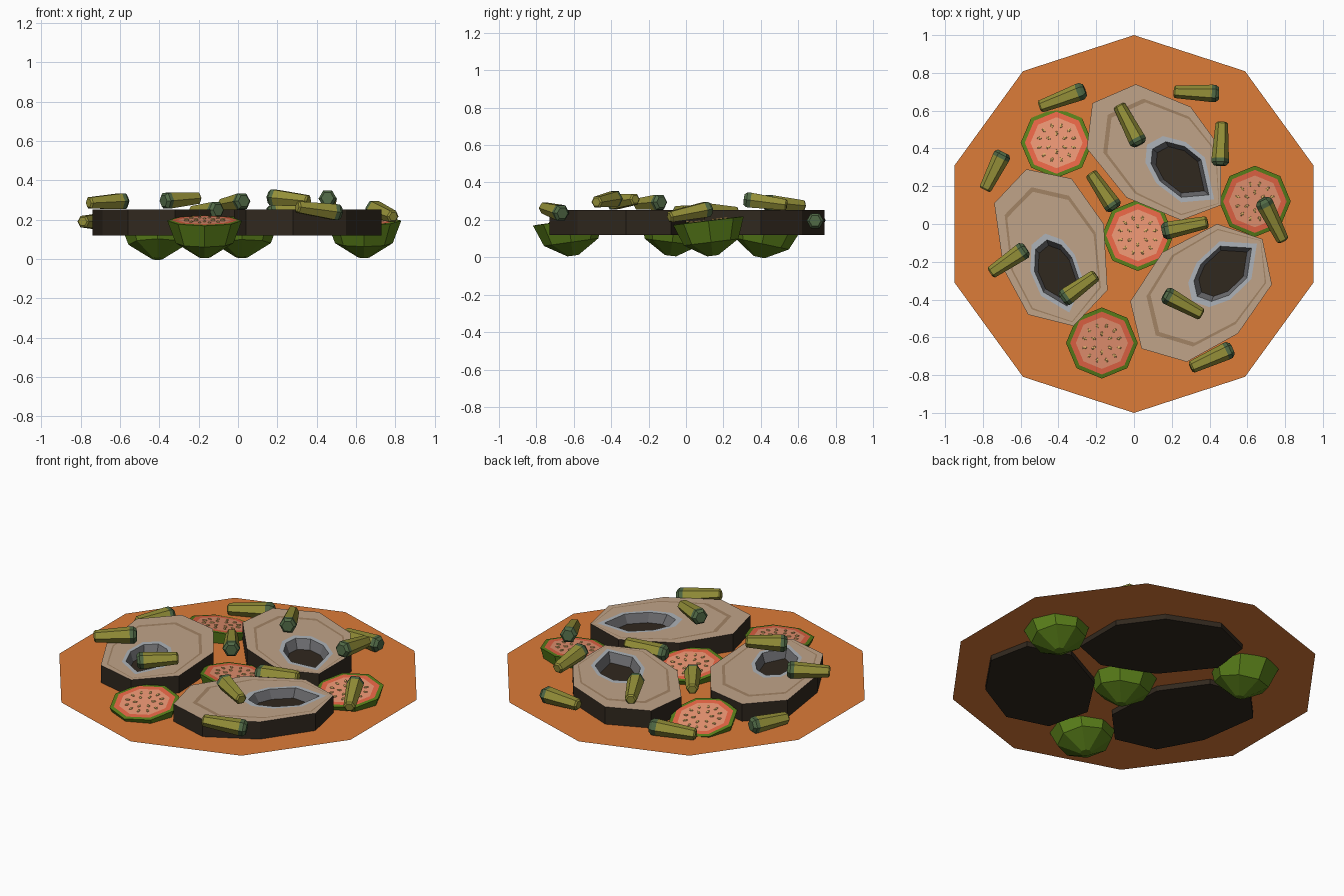
import bpy, bmesh
from math import cos, sin, pi, radians, atan2, sqrt
from mathutils import Vector, Matrix, Euler

if "Cube" in bpy.data.objects:
    bpy.data.objects.remove(bpy.data.objects["Cube"])


def mat(name, r, g, b):
    m = bpy.data.materials.new(name)
    m.diffuse_color = (r, g, b, 1)
    m.use_nodes = True
    m.node_tree.nodes["Principled BSDF"].inputs["Base Color"].default_value = m.diffuse_color
    return m


BROTH = mat("broth_orange", .72, .2, .04)
DARK = mat("dark_rind", .03, .021, .013)
TAN = mat("tan_flesh", .53, .37, .25)
GROOVE = mat("groove_brown", .36, .23, .13)
RIM = mat("rim_grey", .42, .45, .48)
WALL = mat("wall_grey", .16, .16, .17)
SKIN = mat("green_skin", .10, .21, .01)
RED = mat("red_flesh", .8, .13, .06)
PINK = mat("pink_flesh", .82, .30, .17)
SEED = mat("seed_yellow", .83, .5, .16)
OLIVE = mat("olive_pod", .30, .28, .04)
CAP = mat("pod_cap", .08, .14, .06)


def finish(name, bm, mats, matrix=None):
    me = bpy.data.meshes.new(name)
    bm.to_mesh(me)
    bm.free()
    for m in mats:
        me.materials.append(m)
    ob = bpy.data.objects.new(name, me)
    bpy.context.collection.objects.link(ob)
    if matrix:
        ob.matrix_world = matrix
    return ob


def loft(name, rings, bands, start, end, matrix=None):
    """Bridge rings of equal size; bands/start/end give the materials."""
    bm = bmesh.new()
    mats = list(dict.fromkeys(bands + [start, end]))
    loops = [[bm.verts.new(p) for p in ring] for ring in rings]
    n = len(loops[0])
    for a, b, m in zip(loops, loops[1:], bands):
        for i in range(n):
            j = (i + 1) % n
            bm.faces.new((a[i], a[j], b[j], b[i])).material_index = mats.index(m)
    bm.faces.new(loops[0][::-1]).material_index = mats.index(start)
    bm.faces.new(loops[-1]).material_index = mats.index(end)
    bmesh.ops.recalc_face_normals(bm, faces=bm.faces)
    return finish(name, bm, mats, matrix)


def circle(n, r, z, phase=0):
    return [Vector((r * cos(2 * pi * i / n + phase), r * sin(2 * pi * i / n + phase), z)) for i in range(n)]


# Ten-sided flat broth surface
bm = bmesh.new()
bm.faces.new([bm.verts.new(p) for p in circle(10, 1, .15, pi / 2)])
finish("broth_surface", bm, [BROTH])


# Thick slices with a grey-rimmed hollow
def slab(name, outline, centre, angle, a, b):
    c = Vector(centre)
    outer = [Vector(p) for p in outline]
    hole = []
    for p in outer:
        d = p - c
        t = atan2(d.y, d.x) - radians(angle)
        r = 1 / sqrt((cos(t) / a) ** 2 + (sin(t) / b) ** 2)
        hole.append(c + d.normalized() * r)

    def mix(t, z):
        return [o.lerp(h, t).to_3d() + Vector((0, 0, z)) for o, h in zip(outer, hole)]

    def inset(s, z):
        return [c.lerp(h, s).to_3d() + Vector((0, 0, z)) for h in hole]

    rings = [mix(0, .12), mix(0, .252), mix(.28, .252), mix(.35, .252),
             mix(1, .252), inset(.84, .252), inset(.7, .2)]
    loft(name, rings, [DARK, TAN, GROOVE, TAN, RIM, WALL], DARK, DARK)


slab("slice_back", [(.01, .74), (.30, .62), (.46, .40), (.46, .10), (.25, .02), (-.04, .14),
                    (-.25, .40), (-.22, .64)], (.25, .28), -42, .23, .14)
slab("slice_left", [(-.57, .29), (-.33, .24), (-.16, 0), (-.14, -.35), (-.32, -.54), (-.56, -.48),
                    (-.69, -.24), (-.74, .11)], (-.41, -.26), -68, .22, .13)
slab("slice_right", [(.44, 0), (.68, -.08), (.73, -.32), (.55, -.58), (.28, -.73), (.04, -.66),
                     (-.02, -.41), (.15, -.15)], (.475, -.25), 45, .23, .14)

# Halved green fruit: x, y, z of cut face, tilt about x
FRUIT = [(-.41, .43, .185, -12), (.02, -.06, .195, -7), (.64, .12, .195, 7), (-.17, -.63, .195, 8)]
for k, (x, y, z, tilt) in enumerate(FRUIT, 1):
    M = Matrix.Translation((x, y, z)) @ Matrix.Rotation(radians(tilt), 4, 'X')
    rings = [circle(8, .03, -.188), circle(8, .147, -.115), circle(8, .19, 0),
             circle(8, .168, .002), circle(8, .138, .002)]
    loft(f"half_fruit_{k}", rings, [SKIN, SKIN, SKIN, RED], SKIN, PINK, M)
    # Seeds in two rings
    bm = bmesh.new()
    for count, r in ((6, .05), (12, .095)):
        for i in range(count):
            t = 2 * pi * (i + .5) / count
            S = (Matrix.Rotation(t, 4, 'Z') @ Matrix.Translation((r, 0, .004))
                 @ Matrix.Diagonal((.014, .008, .006, 1)))
            bmesh.ops.create_icosphere(bm, subdivisions=1, radius=1, matrix=S)
    finish(f"seeds_{k}", bm, [SEED], M)

# Tapered six-sided pods: thin end, then capped end
PODS = [
    ((-.50, .62, .18), (-.26, .71, .20)),
    ((.21, .70, .195), (.45, .69, .195)),
    ((-.79, .18, .19), (-.69, .38, .19)),
    ((-.08, .63, .275), (.03, .42, .295)),
    ((.465, .54, .28), (.455, .31, .31)),
    ((-.23, .27, .24), (-.10, .08, .25)),
    ((.39, .01, .25), (.15, -.04, .23)),
    ((.79, -.09, .215), (.68, .13, .26)),
    ((-.76, -.26, .285), (-.57, -.13, .295)),
    ((-.20, -.27, .31), (-.38, -.40, .295)),
    ((.36, -.48, .295), (.16, -.37, .315)),
    ((.30, -.76, .265), (.52, -.66, .235)),
]
for k, (p, q) in enumerate(PODS, 1):
    p, q = Vector(p), Vector(q)
    L = (q - p).length
    M = Matrix.Translation(p) @ (q - p).to_track_quat('Z', 'Y').to_matrix().to_4x4()
    rings = [circle(6, .024, 0), circle(6, .033, .008), circle(6, .046, L * .84),
             circle(6, .046, L * .93), circle(6, .032, L)]
    loft(f"pod_{k}", rings, [OLIVE, OLIVE, CAP, CAP], OLIVE, CAP, M)
